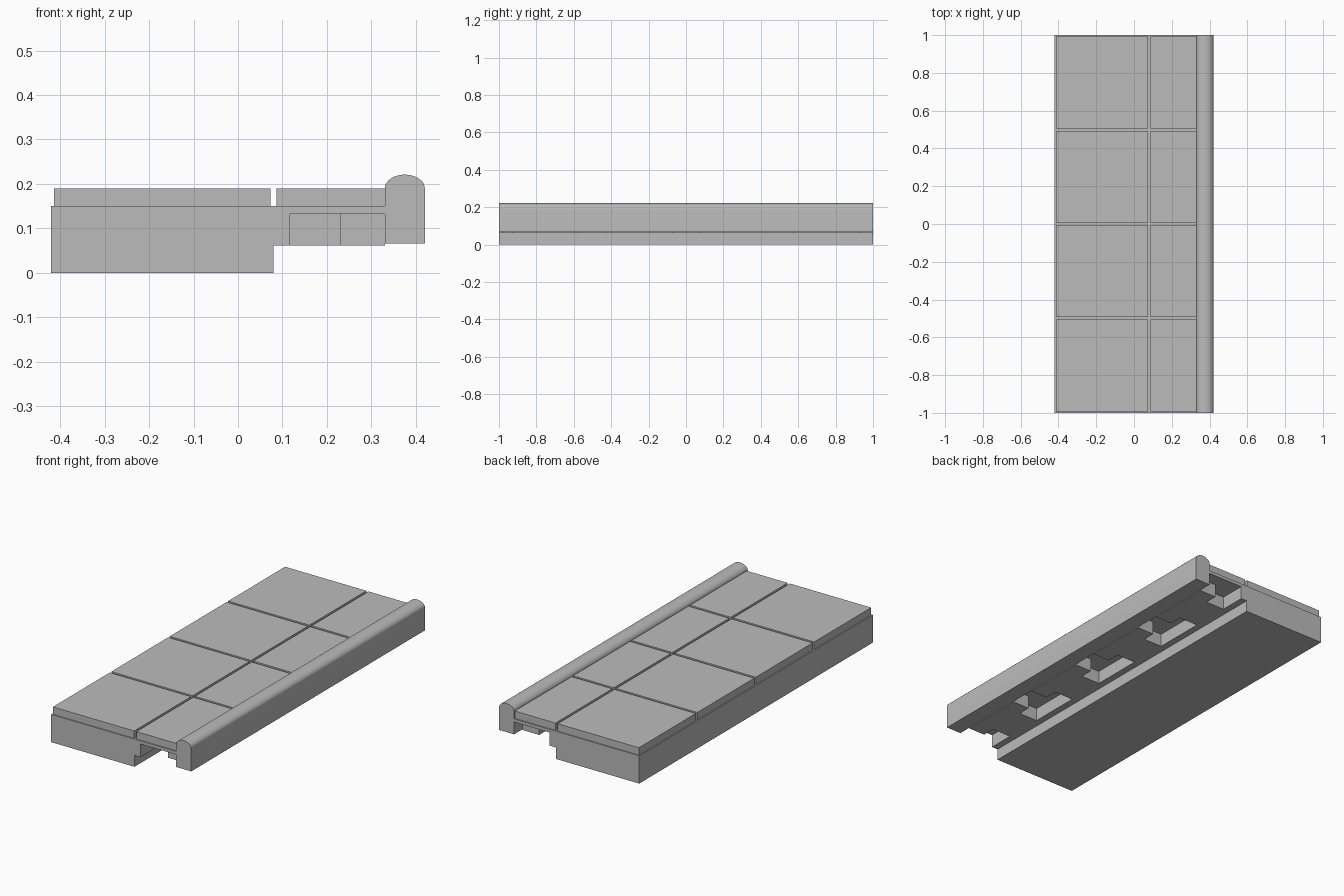
import bpy, bmesh, math
from mathutils import Vector

cube = bpy.data.objects.get("Cube")
if cube:
    bpy.data.objects.remove(cube, do_unlink=True)

stone = bpy.data.materials.new("grey_stone")
stone.use_nodes = True
stone.diffuse_color = (0.5, 0.5, 0.5, 1)
stone.node_tree.nodes["Principled BSDF"].inputs["Base Color"].default_value = (0.5, 0.5, 0.5, 1)


def prism(bm, points, offset):
    """Add a closed prism: a flat outline swept along the offset."""
    face = bm.faces.new([bm.verts.new(p) for p in points])
    swept = bmesh.ops.extrude_face_region(bm, geom=[face])
    moved = [g for g in swept["geom"] if isinstance(g, bmesh.types.BMVert)]
    bmesh.ops.translate(bm, verts=moved, vec=Vector(offset))


def make_object(name, bm):
    bmesh.ops.recalc_face_normals(bm, faces=bm.faces)
    mesh = bpy.data.meshes.new(name)
    bm.to_mesh(mesh)
    bm.free()
    mesh.materials.append(stone)
    obj = bpy.data.objects.new(name, mesh)
    bpy.context.collection.objects.link(obj)
    return obj


def long_profile(name, profile):
    """Sweep an x-z profile along the full length."""
    bm = bmesh.new()
    prism(bm, [(x, -1, z) for x, z in profile], (0, 2, 0))
    return make_object(name, bm)


def activate(obj):
    bpy.ops.object.select_all(action='DESELECT')
    obj.select_set(True)
    bpy.context.view_layer.objects.active = obj


# Stepped base slab with an overhanging shelf
LEDGE, DECK, TILE_TOP = 0.062, 0.15, 0.19
RAIL_IN, RAIL_OUT = 0.33, 0.42
base = long_profile("base_slab", [(-0.42, 0), (0.08, 0), (0.08, LEDGE),
                                  (RAIL_IN, LEDGE), (RAIL_IN, DECK), (-0.42, DECK)])

# T-shaped slots cut into the underside of the shelf, halved at both ends
bm = bmesh.new()
WIDE, NARROW = 0.143, 0.072
half = [(0.117, WIDE), (0.23, WIDE), (0.23, NARROW), (0.36, NARROW)]
outline = half + [(x, -y) for x, y in reversed(half)]
for i in range(5):
    centre = -1 + i * 0.5
    prism(bm, [(x, centre + y, 0.04) for x, y in outline], (0, 0, 0.133 - 0.04))
cutter = make_object("slot_cutter", bm)
cutter.hide_render = True
activate(base)
cut = base.modifiers.new("slots", 'BOOLEAN')
cut.operation = 'DIFFERENCE'
cut.solver = 'EXACT'
cut.object = cutter
bpy.ops.object.modifier_apply(modifier=cut.name)
bpy.data.objects.remove(cutter, do_unlink=True)

# Two rows of paving tiles separated by narrow joints
GAP = 0.0065
for row, x0, x1 in (("wide", -0.42 + GAP, 0.08 - GAP), ("narrow", 0.08 + GAP, RAIL_IN)):
    for i in range(4):
        y0, y1 = -1 + i * 0.5 + GAP, -0.5 + i * 0.5 - GAP
        bm = bmesh.new()
        prism(bm, [(x0, y0, DECK), (x1, y0, DECK), (x1, y1, DECK), (x0, y1, DECK)],
              (0, 0, TILE_TOP - DECK))
        make_object(f"{row}_tile_{i + 1}", bm)

# Edge rail with a rounded top
middle, radius, STEPS = (RAIL_IN + RAIL_OUT) / 2, (RAIL_OUT - RAIL_IN) / 2, 20
dome = [(middle + radius * math.cos(math.pi * k / STEPS),
         TILE_TOP + 0.031 * math.sin(math.pi * k / STEPS)) for k in range(STEPS + 1)]
rail = long_profile("edge_rail", [(RAIL_IN, 0.066), (RAIL_OUT, 0.066)] + dome)
activate(rail)
bpy.ops.object.shade_smooth_by_angle(angle=math.radians(30))
